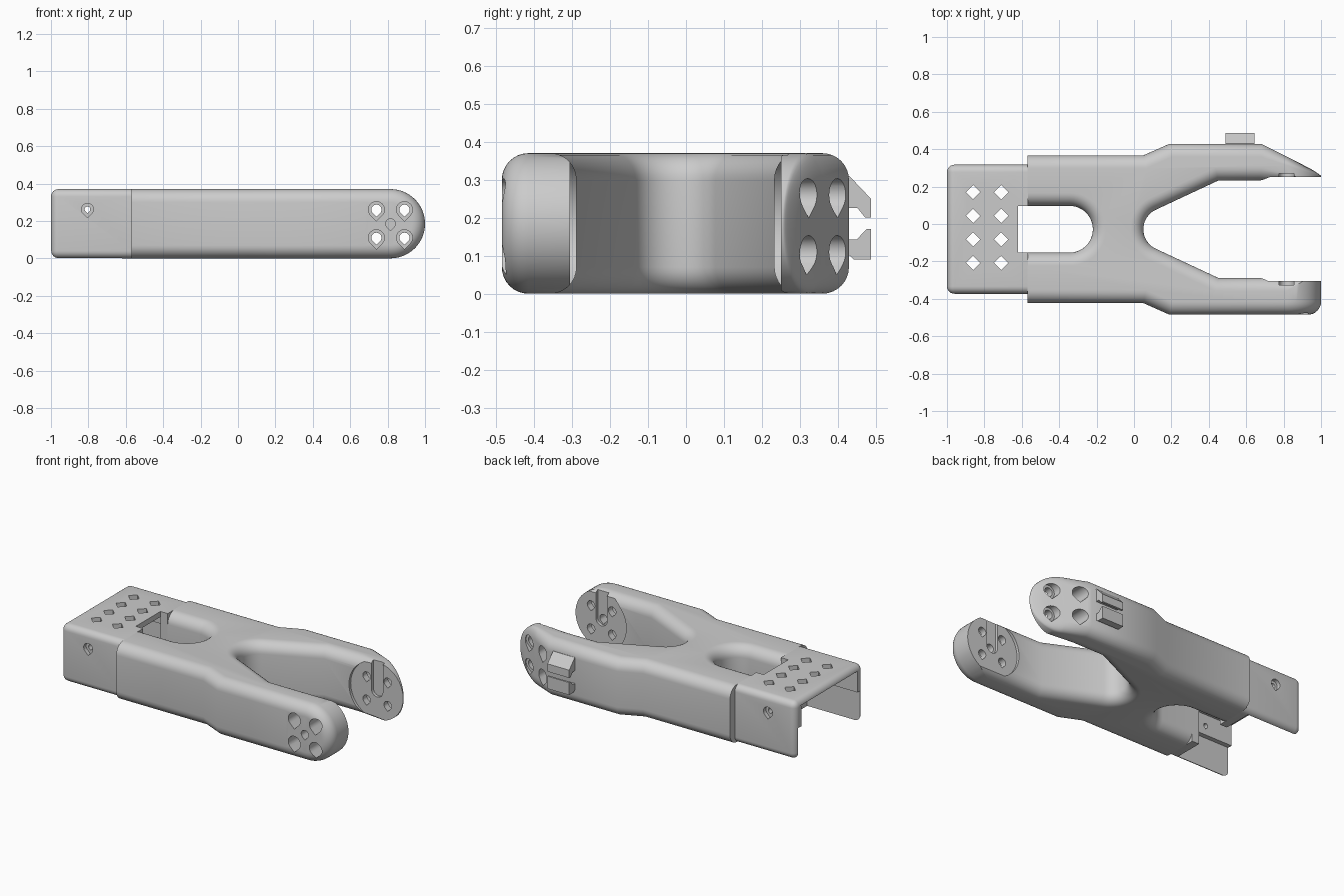
import bpy, bmesh
from math import sin, cos, radians, pi, sqrt

if "Cube" in bpy.data.objects:
    bpy.data.objects.remove(bpy.data.objects["Cube"])

C = -0.028            # y of the symmetry plane
H, R, N = 0.37, 0.07, 8   # height, edge rounding, rounding steps
AX, AZ, AR = 0.815, 0.185, 0.185   # arm pivot and radius


def finish(name, bm):
    bmesh.ops.remove_doubles(bm, verts=bm.verts, dist=1e-5)
    bmesh.ops.recalc_face_normals(bm, faces=bm.faces)
    me = bpy.data.meshes.new(name)
    bm.to_mesh(me)
    bm.free()
    ob = bpy.data.objects.new(name, me)
    bpy.context.collection.objects.link(ob)
    return ob


def prism(name, prof, axis, a, b):
    """Extrude a 2D profile along an axis; y is measured from the symmetry plane."""
    def pt(p, t):
        return {'x': (t, p[0] + C, p[1]), 'y': (p[0], t + C, p[1]),
                'z': (p[0], p[1] + C, t)}[axis]
    bm = bmesh.new()
    lo = [bm.verts.new(pt(p, a)) for p in prof]
    hi = [bm.verts.new(pt(p, b)) for p in prof]
    bm.faces.new(lo)
    bm.faces.new(hi)
    for i in range(len(prof)):
        j = (i + 1) % len(prof)
        bm.faces.new((lo[i], lo[j], hi[j], hi[i]))
    return finish(name, bm)


def rect(x0, x1, y0, y1):
    return [(x0, y0), (x1, y0), (x1, y1), (x0, y1)]


def arc(cx, cy, r, a0, a1, n):
    return [(cx + r * cos(radians(a0 + (a1 - a0) * i / n)),
             cy + r * sin(radians(a0 + (a1 - a0) * i / n))) for i in range(n + 1)]


def teardrop(x, z, r):
    return arc(x, z, r, -45, 225, 20) + [(x, z - r * 1.414)]


def cut(ob, cutters):
    bpy.context.view_layer.objects.active = ob
    for c in cutters:
        c.hide_render = True
        m = ob.modifiers.new("cut", 'BOOLEAN')
        m.operation, m.solver, m.object = 'DIFFERENCE', 'EXACT', c
        bpy.ops.object.modifier_apply(modifier=m.name)
        bpy.data.objects.remove(c)


def smooth(ob):
    bpy.ops.object.select_all(action='DESELECT')
    ob.select_set(True)
    bpy.context.view_layer.objects.active = ob
    bpy.ops.object.shade_smooth_by_angle(angle=radians(28))


# Forked body outline: front crotch, arm, flank, rear slot, then mirrored
half = arc(0.165, 0, 0.115, 180, 114, 10)
half += [(0.45, 0.26), (0.68, 0.26), (AX, 0.26), (AX, 0.457), (0.68, 0.457),
         (0.19, 0.457), (0.05, 0.395), (-0.57, 0.395), (-0.57, 0.125)]
half += arc(-0.345, 0, 0.125, 90, 0, 12)
outline = half + [(x, -y) for x, y in reversed(half[1:-1])]
K = len(outline)


def flat(i):
    return abs(outline[i][0] - outline[(i + 1) % K][0]) < 1e-6


def inset(d):
    out = []
    for i, (x, y) in enumerate(outline):
        eq = []
        for k in ((i - 1) % K, i):
            (ax, ay), (bx, by) = outline[k], outline[(k + 1) % K]
            l = sqrt((bx - ax) ** 2 + (by - ay) ** 2)
            eq.append((-(by - ay) / l, (bx - ax) / l, 0 if flat(k) else d))
        (a, b, e), (c, f, g) = eq
        det = a * f - b * c
        if abs(det) < 1e-4:
            out.append((x + a * e, y + b * e))
        else:
            out.append((x + (e * f - b * g) / det, y + (a * g - e * c) / det))
    return out


bm = bmesh.new()
steps = [(R * (1 - sin(pi / 2 * i / N)), R * (1 - cos(pi / 2 * i / N))) for i in range(N + 1)]
layers = steps + [(d, H - z) for d, z in reversed(steps)]
rings = [[bm.verts.new((x, y, z)) for x, y in inset(d)] for d, z in layers]
bm.faces.new(rings[0])
bm.faces.new(rings[-1])
for lo, hi in zip(rings, rings[1:]):
    for i in range(K):
        if not (flat(i) and outline[i][0] > 0.8):
            j = (i + 1) % K
            bm.faces.new((lo[i], lo[j], hi[j], hi[i]))


# Round arm ends, welded to the open arm sections
def inner_y(z):
    e = min(z, H - z)
    return 0.26 + (0 if e >= R else R - sqrt(max(0, R * R - (R - e) ** 2)))


M = 32
for s in (1, -1):
    cols = []
    for k in range(M + 1):
        a = pi * k / M - pi / 2
        col = []
        for side, seq in (('in', reversed(steps)), ('out', steps)):
            for d, z in seq:
                r = AR - z
                pz = AZ + r * sin(a)
                py = inner_y(pz) if side == 'in' else 0.457 - d
                col.append(bm.verts.new((AX + r * cos(a), s * py, pz)))
        cols.append(col)
    for p, q in zip(cols, cols[1:]):
        for i in range(len(p) - 1):
            bm.faces.new((p[i], p[i + 1], q[i + 1], q[i]))
    bm.faces.new([c[0] for c in cols])
    bm.faces.new([c[-1] for c in cols])

# Taper the outside of the back arm towards its tip
for v in bm.verts:
    if v.co.x > 0.68 and v.co.y > 0.26:
        v.co.y = 0.26 + (v.co.y - 0.26) * (1 - 0.82 * (v.co.x - 0.68) / 0.32)
    v.co.y += C
body = finish("forked_body", bm)

# Arm pockets, key slots and screw holes
cutters = []
for s in (1, -1):
    cutters.append(prism("pocket", arc(AX, AZ, 0.188, 0, 354, 59), 'y', s * 0.2, s * 0.278))
    key = [(AX + 0.04, 0.45), (AX - 0.04, 0.45)] + arc(AX, AZ, 0.04, 180, 360, 12)
    cutters.append(prism("key_slot", key, 'y', s * 0.2, s * 0.297))
for x in (0.74, 0.89):
    for z in (0.26, 0.11):
        cutters.append(prism("screw_hole", teardrop(x, z, 0.027), 'y', -0.7, 0.7))
        for s in (1, -1):
            cutters.append(prism("screw_head", teardrop(x, z, 0.043), 'y', s * 0.32, s * 0.7))
cutters.append(prism("pivot_hole", teardrop(AX, AZ, 0.026), 'y', -0.7, -0.2))
cut(body, cutters)
smooth(body)

# Rear shell: rounded box opened below and behind
shell = prism("rear_shell", rect(-0.345, 0.345, 0, H), 'x', -1, -0.568)
bm = bmesh.new()
bm.from_mesh(shell.data)
edges = [e for e in bm.edges if min(v.co.x for v in e.verts) < -0.9]
bmesh.ops.bevel(bm, geom=edges, offset=0.04, segments=6, profile=0.5, affect='EDGES')
bm.to_mesh(shell.data)
bm.free()
cutters = [prism("cavity", rect(-0.285, 0.285, -0.2, 0.335), 'x', -1.2, -0.62),
           prism("cavity_low", rect(-0.315, 0.315, -0.2, 0.2), 'x', -1.2, -0.62),
           prism("slot", rect(-0.7, -0.5, -0.125, 0.125), 'z', -0.2, 0.335),
           prism("slot_top", rect(-0.62, -0.5, -0.125, 0.125), 'z', 0.3, 0.6),
           prism("side_hole", teardrop(-0.805, 0.262, 0.015), 'y', -0.7, 0.7)]
for s in (1, -1):
    cutters.append(prism("side_sink", teardrop(-0.805, 0.262, 0.032), 'y', s * 0.32, s * 0.7))
for x in (-0.86, -0.71):
    for i in range(4):
        cutters.append(prism("vent", arc(x, 0.198 - 0.126 * i, 0.038, 0, 270, 3), 'z', 0.2, 0.6))
cut(shell, cutters)
smooth(shell)

# Cable clip jaws on the back flank
prism("clip_upper", [(0.44, 0.31), (0.458, 0.31), (0.515, 0.25), (0.515, 0.20), (0.5, 0.20),
                     (0.48, 0.225), (0.44, 0.225)], 'x', 0.49, 0.645)
prism("clip_lower", [(0.44, 0.10), (0.46, 0.10), (0.47, 0.09), (0.515, 0.09), (0.515, 0.17),
                     (0.503, 0.17), (0.478, 0.143), (0.44, 0.143)], 'x', 0.49, 0.645)
